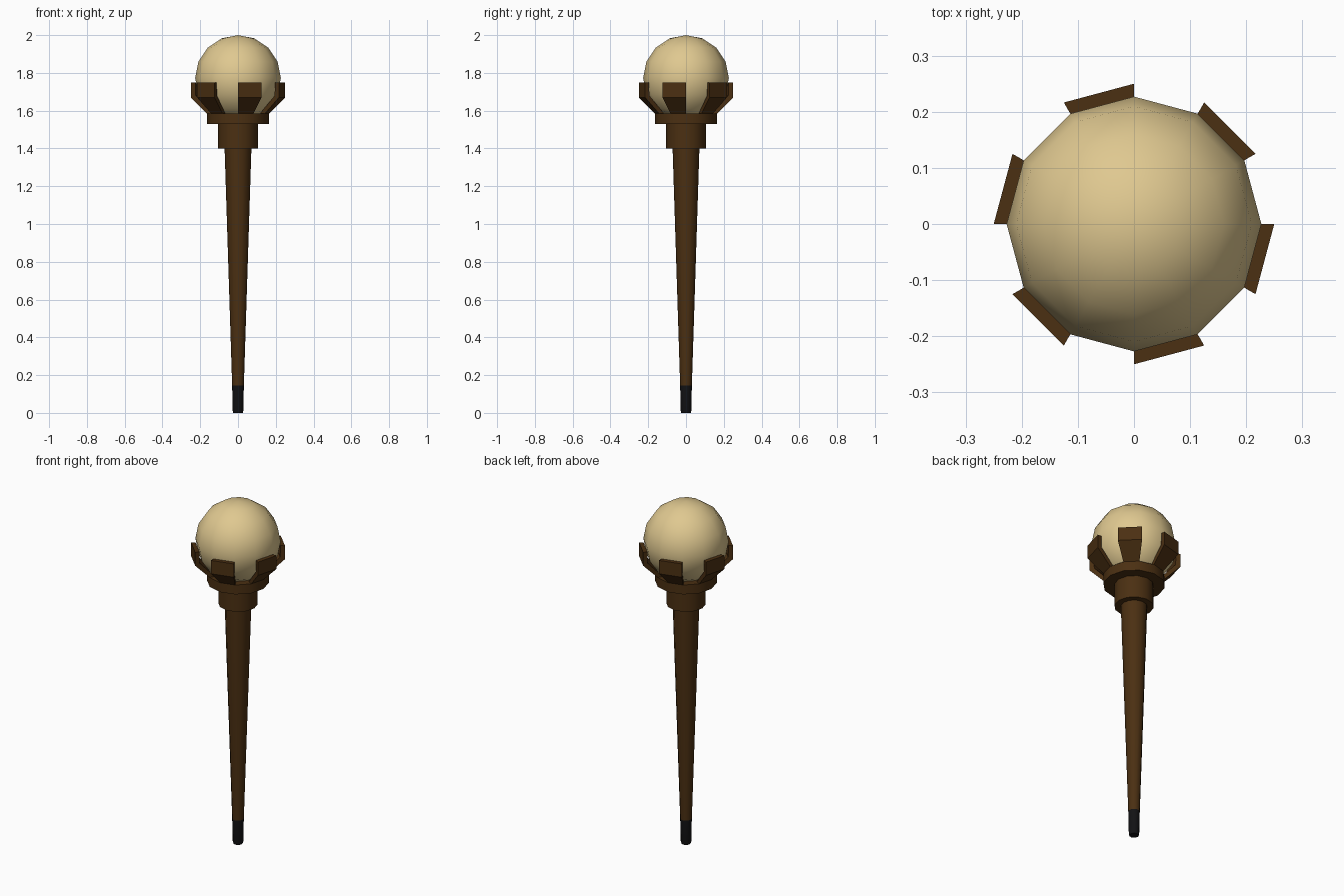
import bpy, bmesh, math
from mathutils import Vector

if "Cube" in bpy.data.objects:
    bpy.data.objects.remove(bpy.data.objects["Cube"])

SIDES = 12


def material(name, rgb):
    m = bpy.data.materials.new(name)
    m.diffuse_color = (*rgb, 1.0)
    m.use_nodes = True
    m.node_tree.nodes["Principled BSDF"].inputs["Base Color"].default_value = m.diffuse_color
    return m


WOOD = material("dark_brown_wood", (0.070, 0.029, 0.006))
ORB = material("pale_sand", (0.74, 0.58, 0.28))
FERRULE = material("black_metal", (0.006, 0.006, 0.007))


def finish(name, bm, mat, smooth_angle=None):
    bmesh.ops.recalc_face_normals(bm, faces=bm.faces[:])
    mesh = bpy.data.meshes.new(name)
    bm.to_mesh(mesh)
    bm.free()
    mesh.materials.append(mat)
    ob = bpy.data.objects.new(name, mesh)
    bpy.context.collection.objects.link(ob)
    if smooth_angle:
        bpy.ops.object.select_all(action='DESELECT')
        ob.select_set(True)
        bpy.context.view_layer.objects.active = ob
        bpy.ops.object.shade_smooth_by_angle(angle=math.radians(smooth_angle))
    return ob


def polar(r, z, a):
    return Vector((r * math.cos(a), r * math.sin(a), z))


def lathe(name, profile, mat):
    """Closed solid of revolution from (radius, height) points."""
    bm = bmesh.new()
    rings = [[bm.verts.new(polar(r, z, 2 * math.pi * i / SIDES)) for i in range(SIDES)]
             for r, z in profile]
    for low, high in zip(rings, rings[1:]):
        for i in range(SIDES):
            j = (i + 1) % SIDES
            bm.faces.new((low[i], low[j], high[j], high[i]))
    bm.faces.new(rings[0])
    bm.faces.new(rings[-1])
    return finish(name, bm, mat, 35)


# Black tip, tapered shaft, neck and collar
lathe("foot_tip", [(0.025, 0.0), (0.028, 0.01), (0.031, 0.145)], FERRULE)
lathe("shaft", [(0.031, 0.145), (0.071, 1.40), (0.105, 1.40), (0.105, 1.53),
                (0.165, 1.53), (0.165, 1.585)], WOOD)

# Six claws, each one polygon side wide, rising from the collar
claw_profile = [(0.165, 1.585), (0.25, 1.67), (0.25, 1.748),
                (0.226, 1.748), (0.224, 1.68), (0.135, 1.585)]
for k in range(6):
    bm = bmesh.new()
    a = math.radians(30 + 60 * k)
    ends = [[bm.verts.new(polar(r, z, t)) for r, z in claw_profile]
            for t in (a, a + math.radians(30))]
    n = len(claw_profile)
    for i in range(n):
        j = (i + 1) % n
        bm.faces.new((ends[0][i], ends[0][j], ends[1][j], ends[1][i]))
    for end in ends:
        bm.faces.new(end)
    finish(f"claw_{k + 1}", bm, WOOD)

# Orb held by the claws
bm = bmesh.new()
bmesh.ops.create_uvsphere(bm, u_segments=SIDES, v_segments=8, radius=0.227)
bmesh.ops.translate(bm, verts=bm.verts[:], vec=(0, 0, 1.773))
finish("orb", bm, ORB, 60)
